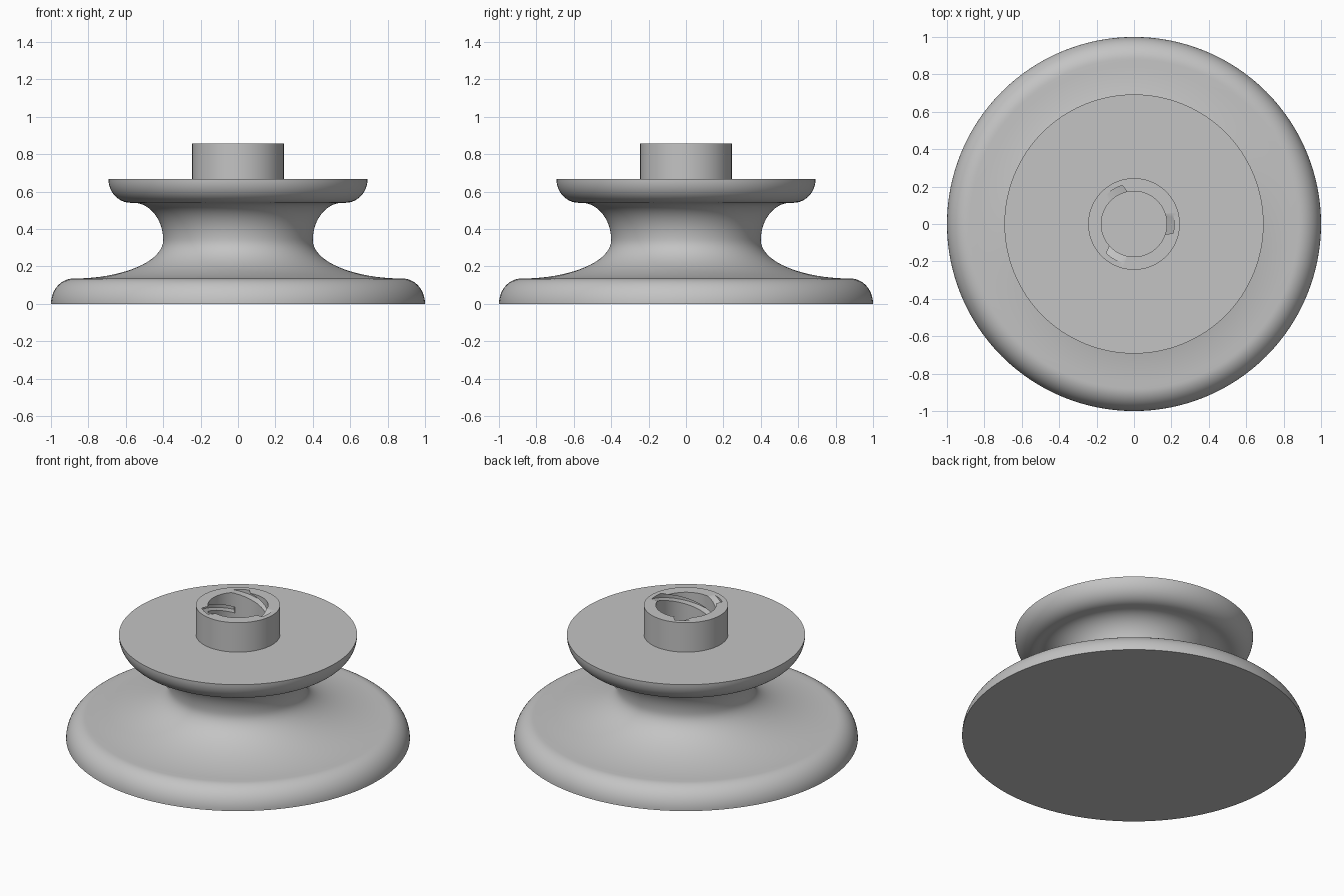
import bpy, bmesh
from math import sin, cos, pi, radians

if "Cube" in bpy.data.objects:
    bpy.data.objects.remove(bpy.data.objects["Cube"], do_unlink=True)

grey = bpy.data.materials.new("light_grey")
grey.use_nodes = True
grey.diffuse_color = (0.55, 0.55, 0.55, 1)
grey.node_tree.nodes["Principled BSDF"].inputs["Base Color"].default_value = (0.55, 0.55, 0.55, 1)


def make_object(name, bm):
    bmesh.ops.recalc_face_normals(bm, faces=bm.faces)
    mesh = bpy.data.meshes.new(name)
    bm.to_mesh(mesh)
    bm.free()
    mesh.materials.append(grey)
    obj = bpy.data.objects.new(name, mesh)
    bpy.context.collection.objects.link(obj)
    return obj


def activate(obj):
    bpy.ops.object.select_all(action="DESELECT")
    obj.select_set(True)
    bpy.context.view_layer.objects.active = obj


def lathe(name, profile, steps=128):
    """Spin an (r, z) profile around the z axis."""
    bm = bmesh.new()
    verts = [bm.verts.new((r, 0, z)) for r, z in profile]
    edges = [bm.edges.new(pair) for pair in zip(verts, verts[1:])]
    bmesh.ops.spin(bm, geom=verts + edges, cent=(0, 0, 0), axis=(0, 0, 1),
                   angle=2 * pi, steps=steps)
    bmesh.ops.remove_doubles(bm, verts=bm.verts, dist=1e-5)
    return make_object(name, bm)


def arc(cr, cz, rr, rz, start, end, n=14):
    """Elliptical arc of profile points, angles in degrees."""
    angles = [radians(start + (end - start) * i / n) for i in range(n + 1)]
    return [(cr + rr * cos(a), cz + rz * sin(a)) for a in angles]


# Spool-shaped body: rounded foot, concave waist, rounded flange
profile = [(0, 0)]
profile += arc(0.88, 0, 0.12, 0.135, 0, 90)
profile += arc(0.88, 0.34, 0.48, 0.205, 270, 180, 20)
profile += arc(0.56, 0.34, 0.16, 0.2, 180, 90, 20)[1:]
profile += arc(0.575, 0.668, 0.118, 0.128, 270, 360)
profile += [(0, 0.668)]
body = lathe("body", profile)

# Hollow socket on top
TOP = 0.857
socket = lathe("socket", [(0.245, 0.65), (0.245, TOP), (0.175, TOP),
                          (0.175, 0.65), (0.245, 0.65)], 96)


def helical_cutter(start):
    """Trapezoid swept down a helix, opening through the rim at its start."""
    section = [(0.15, -0.022), (0.215, -0.014), (0.215, 0.014), (0.15, 0.022)]
    bm = bmesh.new()
    rings, n = [], 36
    for i in range(n + 1):
        turn = 0.5 - 2.4 * i / n
        z = TOP + 0.06 * turn
        a = start + turn
        rings.append([bm.verts.new((r * cos(a), r * sin(a), z + dz)) for r, dz in section])
    for lower, upper in zip(rings, rings[1:]):
        for k in range(4):
            j = (k + 1) % 4
            bm.faces.new((lower[k], lower[j], upper[j], upper[k]))
    bm.faces.new(rings[0])
    bm.faces.new(rings[-1][::-1])
    cutter = make_object("groove_cutter", bm)
    cutter.hide_render = True
    return cutter


# Three locking grooves inside the socket
for index in range(3):
    cutter = helical_cutter(index * 2 * pi / 3)
    activate(socket)
    mod = socket.modifiers.new("groove", "BOOLEAN")
    mod.operation = "DIFFERENCE"
    mod.solver = "EXACT"
    mod.object = cutter
    bpy.ops.object.modifier_apply(modifier=mod.name)
    bpy.data.objects.remove(cutter, do_unlink=True)

for obj in (body, socket):
    activate(obj)
    bpy.ops.object.shade_smooth_by_angle(angle=radians(30))
